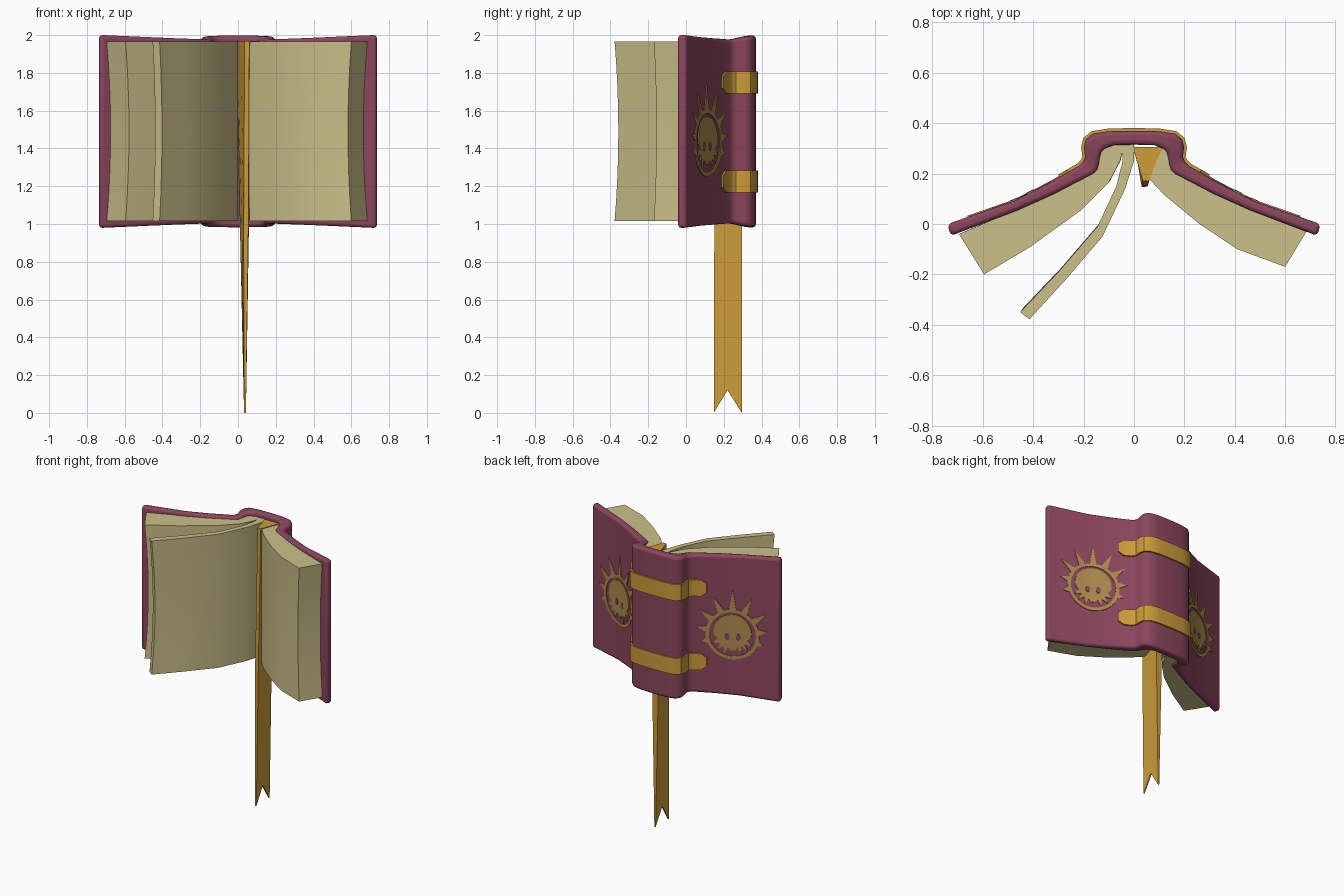
import bpy, bmesh, math
from mathutils import Vector

if "Cube" in bpy.data.objects:
    bpy.data.objects.remove(bpy.data.objects["Cube"])

MID = 1.49  # height of the book's centre


def material(name, rgb):
    m = bpy.data.materials.new(name)
    m.diffuse_color = (*rgb, 1)
    m.use_nodes = True
    m.node_tree.nodes["Principled BSDF"].inputs["Base Color"].default_value = m.diffuse_color
    return m


MAROON = material("maroon leather", (0.262, 0.060, 0.112))
GOLD = material("gold", (0.61, 0.335, 0.042))
EMBLEM = material("dull gold", (0.43, 0.262, 0.074))
PAPER = material("cream paper", (0.597, 0.533, 0.254))


def finish(name, bm, mat, smooth=35, bevel=0):
    bmesh.ops.recalc_face_normals(bm, faces=bm.faces)
    me = bpy.data.meshes.new(name)
    bm.to_mesh(me)
    bm.free()
    ob = bpy.data.objects.new(name, me)
    bpy.context.collection.objects.link(ob)
    me.materials.append(mat)
    if bevel:
        mod = ob.modifiers.new("bevel", 'BEVEL')
        mod.width, mod.segments = bevel, 3
        mod.limit_method, mod.angle_limit = 'ANGLE', math.radians(50)
    bpy.ops.object.select_all(action='DESELECT')
    bpy.context.view_layer.objects.active = ob
    ob.select_set(True)
    bpy.ops.object.shade_smooth_by_angle(angle=math.radians(smooth))
    return ob


def loft(bm, rows):
    """rows: list of (front points, back points); joins them into a closed solid"""
    vs = [[[bm.verts.new(p) for p in side] for side in row] for row in rows]
    n = len(rows[0][0])
    for lo, hi in zip(vs, vs[1:]):
        ring_lo, ring_hi = lo[0] + lo[1][::-1], hi[0] + hi[1][::-1]
        for i in range(2 * n):
            j = (i + 1) % (2 * n)
            bm.faces.new((ring_lo[i], ring_lo[j], ring_hi[j], ring_hi[i]))
    for a, b in (vs[0], vs[-1]):
        for i in range(n - 1):
            bm.faces.new((a[i], a[i + 1], b[i + 1], b[i]))


def slab(name, a, b, hs, mat, mid=MID, levels=2, bow=0, **kw):
    """upright strip between plan curves a and b with half heights hs"""
    bm, rows = bmesh.new(), []
    for k in range(levels):
        t = -1 + 2 * k / (levels - 1)
        s = 1 - bow * (1 - t * t)
        rows.append([[(x * s, 0.28 + (y - 0.28) * s, mid + h * t)
                      for (x, y), h in zip(side, hs)] for side in (a, b)])
    loft(bm, rows)
    return finish(name, bm, mat, **kw)


def both(half):
    """mirror a plan curve that starts on x = 0"""
    return [(-x, y) for x, y in half[:0:-1]] + half


def offset(pts, d):
    out = []
    for i, p in enumerate(pts):
        t = (Vector(pts[min(i + 1, len(pts) - 1)]) - Vector(pts[max(i - 1, 0)])).normalized()
        out.append((p[0] - t.y * d, p[1] + t.x * d))
    return out


# Cover and spine as one bent board
OUTER = [(0, .37), (.10, .368), (.165, .358), (.192, .335), (.199, .305), (.194, .265),
         (.204, .245), (.22, .23), (.345, .158), (.475, .092), (.74, 0)]
INNER = [(0, .315), (.08, .313), (.115, .30), (.13, .285), (.137, .26), (.14, .235),
         (.145, .215), (.16, .2), (.32, .118), (.46, .055), (.728, -.047)]


def cover_half_height(x, y):
    if abs(x) < 0.21:
        return 0.487 + max(0, y - 0.25) * 0.17
    return 0.487 + (abs(x) - 0.21) * 0.045


outer = both(OUTER)
slab("cover", outer, both(INNER), [cover_half_height(*p) for p in outer], MAROON,
     bevel=0.017, smooth=45)

# Page stacks and the loose leaf
STACKS = {
    "left_pages": ([(-.04, .32), (-.055, .25), (-.10, .165), (-.21, .055), (-.41, -.09), (-.595, -.2)],
                   [(-.10, .32), (-.145, .27), (-.155, .205), (-.31, .125), (-.46, .06), (-.695, -.04)]),
    "loose_leaf": ([(0, .32), (0, .25), (-.035, .14), (-.125, -.05), (-.27, -.22), (-.415, -.378)],
                   [(-.05, .32), (-.045, .25), (-.07, .15), (-.145, -.01), (-.3, -.19), (-.452, -.35)]),
    "right_pages": ([(.10, .32), (.06, .18), (.12, .115), (.26, 0), (.41, -.1), (.6, -.17)],
                    [(.12, .32), (.145, .23), (.165, .2), (.32, .125), (.46, .06), (.685, -.03)]),
}
for name, (front, back) in STACKS.items():
    slab(name, front, back, [0.475] * 6, PAPER, levels=9, bow=0.03)

# Two straps round the spine, with chamfered tips
path = both(OUTER[:8] + [(.262, .206), (.295, .187)])
heights = [0.03] + [0.058] * (len(path) - 2) + [0.03]
for name, z in (("upper_strap", 1.75), ("lower_strap", 1.225)):
    slab(name, offset(path, 0.011), offset(path, -0.01), heights, GOLD, mid=z)

# Ribbon bookmark: wedge at the top, thin swallowtail at the bottom
SECTIONS = [  # z, z of middle, then (left x, right x, y) for front, middle, back
    (0, .12, (.032, .042, .147), (.032, .042, .22), (.032, .042, .296)),
    (1, 1, (.03, .055, .15), (.02, .057, .22), (.01, .058, .297)),
    (1.97, 1.97, (.035, .06, .17), (.015, .085, .24), (-.005, .115, .305)),
]
bm = bmesh.new()
loft(bm, [[[(c[side], c[2], zm if i == 1 else z) for i, c in enumerate(cols)]
           for side in (0, 1)] for z, zm, *cols in SECTIONS])
finish("ribbon", bm, GOLD, smooth=20)

# Emblem plates: drawn flat, then wrapped on to the board and mirrored
BOARD = [Vector(p) for p in OUTER[7:]]
CENTRE_U, CENTRE_Z = 0.255, 1.43
LENGTHS = [(q - p).length for p, q in zip(BOARD, BOARD[1:])]
BENDS = [sum(LENGTHS[:i]) - CENTRE_U for i in (1, 2)]


def wrap(u, v, lift):
    s = u + CENTRE_U
    for i, ln in enumerate(LENGTHS):
        if s <= ln or i == len(LENGTHS) - 1:
            d = (BOARD[i + 1] - BOARD[i]).normalized()
            p = BOARD[i] + d * s + Vector((-d.y, d.x)) * lift
            return (p.x, p.y, CENTRE_Z + v)
        s -= ln


def plate(name, polys, mat, lift):
    bm = bmesh.new()
    for poly in polys:
        f = bm.faces.new([bm.verts.new((u, v, 0)) for u, v in poly])
        f.normal_update()
    bmesh.ops.triangulate(bm, faces=bm.faces)
    for u in BENDS:  # cut where the board bends
        bmesh.ops.bisect_plane(bm, geom=bm.verts[:] + bm.edges[:] + bm.faces[:],
                               plane_co=(u, 0, 0), plane_no=(1, 0, 0))
    bmesh.ops.remove_doubles(bm, verts=bm.verts, dist=1e-5)
    top = bmesh.ops.extrude_face_region(bm, geom=bm.faces[:], use_keep_orig=True)["geom"]
    raised = {g for g in top if isinstance(g, bmesh.types.BMVert)}
    for v in bm.verts:
        v.co = wrap(v.co.x, v.co.y, lift if v in raised else -0.002)
    ob = finish(name, bm, mat, smooth=20)
    ob.modifiers.new("mirror", 'MIRROR')


def polar(r, deg, u=0, v=0):
    a = math.radians(deg)
    return (u + r * math.cos(a), v + r * math.sin(a))


ring = [[polar(.155, a), polar(.178, a), polar(.178, a + 10), polar(.155, a + 10)]
        for a in range(0, 360, 10)]
plate("emblem_ring", ring, EMBLEM, 0.005)

rays = []
for deg, tip in ((90, .31), (64, .29), (116, .29), (37, .275), (143, .275),
                 (10, .235), (170, .235), (-16, .215), (196, .215)):
    rays.append([polar(.17, deg - 8), polar(tip, deg), polar(.17, deg + 8)])
plate("emblem_rays", rays, EMBLEM, 0.005)

jag = [(.10, -.035), (.128, -.07), (.08, -.065), (.10, -.11), (.06, -.085),
       (.055, -.138), (.03, -.092), (.015, -.115)]
dome = [polar(.125, a, v=.015) for a in range(-10, 191, 10)]
face = dome + [(-u, v) for u, v in jag] + jag[::-1]
plate("emblem_face", [face], EMBLEM, 0.005)

eyes = [[(s * .036 + .016 * math.cos(a * math.pi / 6), -.02 + .024 * math.sin(a * math.pi / 6))
         for a in range(12)] for s in (-1, 1)]
plate("emblem_eyes", eyes, MAROON, 0.007)
